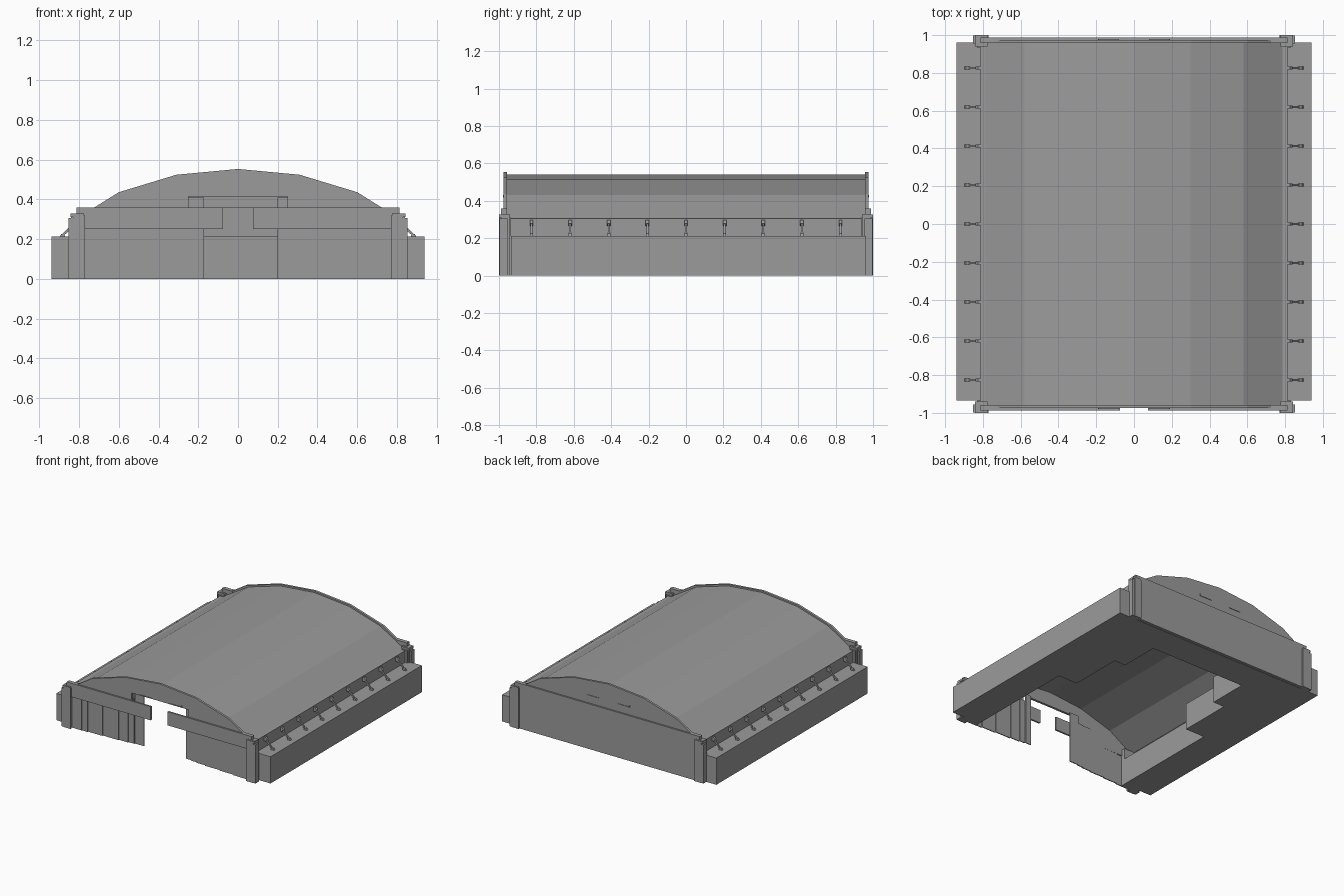
import bpy, bmesh
from mathutils import Vector

cube = bpy.data.objects.get("Cube")
if cube:
    bpy.data.objects.remove(cube, do_unlink=True)

grey = bpy.data.materials.new("plain_grey")
grey.use_nodes = True
colour = (0.33, 0.33, 0.33, 1)
grey.diffuse_color = colour
grey.node_tree.nodes["Principled BSDF"].inputs["Base Color"].default_value = colour


def finish(name, bm):
    bmesh.ops.recalc_face_normals(bm, faces=bm.faces)
    mesh = bpy.data.meshes.new(name)
    bm.to_mesh(mesh)
    bm.free()
    mesh.materials.append(grey)
    obj = bpy.data.objects.new(name, mesh)
    bpy.context.collection.objects.link(obj)
    return obj


def prism(name, pts, start, end, axis="y"):
    """Extrude a flat outline along y (points are x, z) or z (points are x, y)."""
    bm = bmesh.new()
    place = (lambda a, b: (a, start, b)) if axis == "y" else (lambda a, b: (a, b, start))
    face = bm.faces.new([bm.verts.new(place(a, b)) for a, b in pts])
    out = bmesh.ops.extrude_face_region(bm, geom=[face])
    shift = Vector((0, end - start, 0) if axis == "y" else (0, 0, end - start))
    for v in out["geom"]:
        if isinstance(v, bmesh.types.BMVert):
            v.co += shift
    return finish(name, bm)


def box(name, x0, x1, y0, y1, z0, z1):
    return prism(name, [(x0, z0), (x1, z0), (x1, z1), (x0, z1)], y0, y1)


def side_box(name, s, x0, x1, *rest):
    return box(name, min(s * x0, s * x1), max(s * x0, s * x1), *rest)


def mirrored(half):
    """Complete an outline given from the middle out to +x."""
    return [(-x, b) for x, b in reversed(half) if x > 0] + half


# Side annexes joined by the stepped block around the hall
outer = [(0.94, -0.935), (0.94, 0.962)]
inner = [(0.42, 0.72), (0.42, 0.40), (0.52, 0.40), (0.52, -0.03), (0.69, -0.03), (0.69, -0.935)]
right = outer[::-1]
left = [(-x, y) for x, y in outer]
prism("annex_block",
      inner + outer + [(-x, y) for x, y in right] + [(-x, y) for x, y in inner[::-1]],
      0, 0.212, "z")

# Faceted arched roof shell
top = mirrored([(0, 0.541), (0.30, 0.513), (0.58, 0.43), (0.785, 0.305)])
prism("roof", top + [(x * 0.99, z - 0.012) for x, z in reversed(top)], -0.96, 0.96)

# Gable ends, the front one notched above the doorway
arch = mirrored([(0, 0.553), (0.31, 0.524), (0.60, 0.436), (0.725, 0.358)])
notch = [(0.25, 0.358), (0.25, 0.415), (-0.25, 0.415), (-0.25, 0.358)]
prism("front_gable", arch + notch, -0.975, -0.957)
prism("back_gable", arch, 0.957, 0.975)
for name, y0, y1 in (("front", -0.979, -0.973), ("back", 0.973, 0.979)):
    for s in (-1, 1):
        side_box(name + "_gable_ledge", s, 0.08, 0.19, y0, y1, 0.417, 0.422)
        side_box(name + "_gable_tick", s, 0.185, 0.19, y0, y1, 0.417, 0.432)

# Back wall
box("back_wall", -0.81, 0.81, 0.965, 0.988, 0, 0.358)

strut_rows = [i * 0.2065 for i in range(-4, 5)]
leaf_edges = [0.77, 0.64, 0.515, 0.38, 0.30, 0.25]
for s in (-1, 1):
    # Eave wall
    side_box("eave_wall", s, 0.785, 0.812, -0.955, 0.96, 0.20, 0.305)

    # Front lintel and the door rail in front of it
    side_box("front_lintel", s, 0.25, 0.81, -0.975, -0.957, 0.25, 0.358)
    side_box("door_rail", s, 0.075, 0.81, -0.988, -0.974, 0.25, 0.358)

    # Sliding door leaves, each set behind the one further out
    last = 0.20 if s > 0 else 0.17
    edges = leaf_edges + [last]
    for i in range(len(edges) - 1):
        y = -0.972 + i * 0.007
        side_box("door_leaf", s, edges[i], edges[i + 1], y, y + 0.007, 0,
                 0.41 if edges[i + 1] < 0.25 else 0.355)
    side_box("door_jamb", s, 0.69, 0.80, -0.974, -0.93, 0, 0.30)

    # Corner pillars with stepped caps
    for e in (-1, 1):
        def pillar(name, x0, x1, near, far, z0, z1):
            side_box(name, s, x0, x1, min(e * near, e * far), max(e * near, e * far), z0, z1)
        pillar("pillar_core", 0.775, 0.84, 0.945, 0.99, 0, 0.33)
        pillar("pillar_front", 0.77, 0.83, 0.985, 1.0, 0, 0.32)
        pillar("pillar_side", 0.82, 0.852, 0.955, 0.997, 0, 0.305)
        pillar("pillar_inner", 0.78, 0.83, 0.935, 0.95, 0, 0.31)
        pillar("pillar_cap", 0.775, 0.842, 0.94, 1.0, 0.312, 0.328)
        pillar("pillar_crown", 0.72, 0.812, 0.957, 0.988, 0.328, 0.358)

    # Roof braces with wider heads
    for y in strut_rows:
        brace = [(s * x, z) for x, z in ((0.805, 0.285), (0.825, 0.285), (0.90, 0.21), (0.885, 0.21))]
        prism("brace", brace, y - 0.005, y + 0.005)
        head = [(s * x, z) for x, z in ((0.81, 0.265), (0.825, 0.265), (0.84, 0.28), (0.825, 0.298), (0.81, 0.298))]
        prism("brace_head", head, y - 0.009, y + 0.009)
        foot = [(s * x, z) for x, z in ((0.87, 0.21), (0.90, 0.21), (0.89, 0.225), (0.875, 0.23))]
        prism("brace_foot", foot, y - 0.008, y + 0.008)
